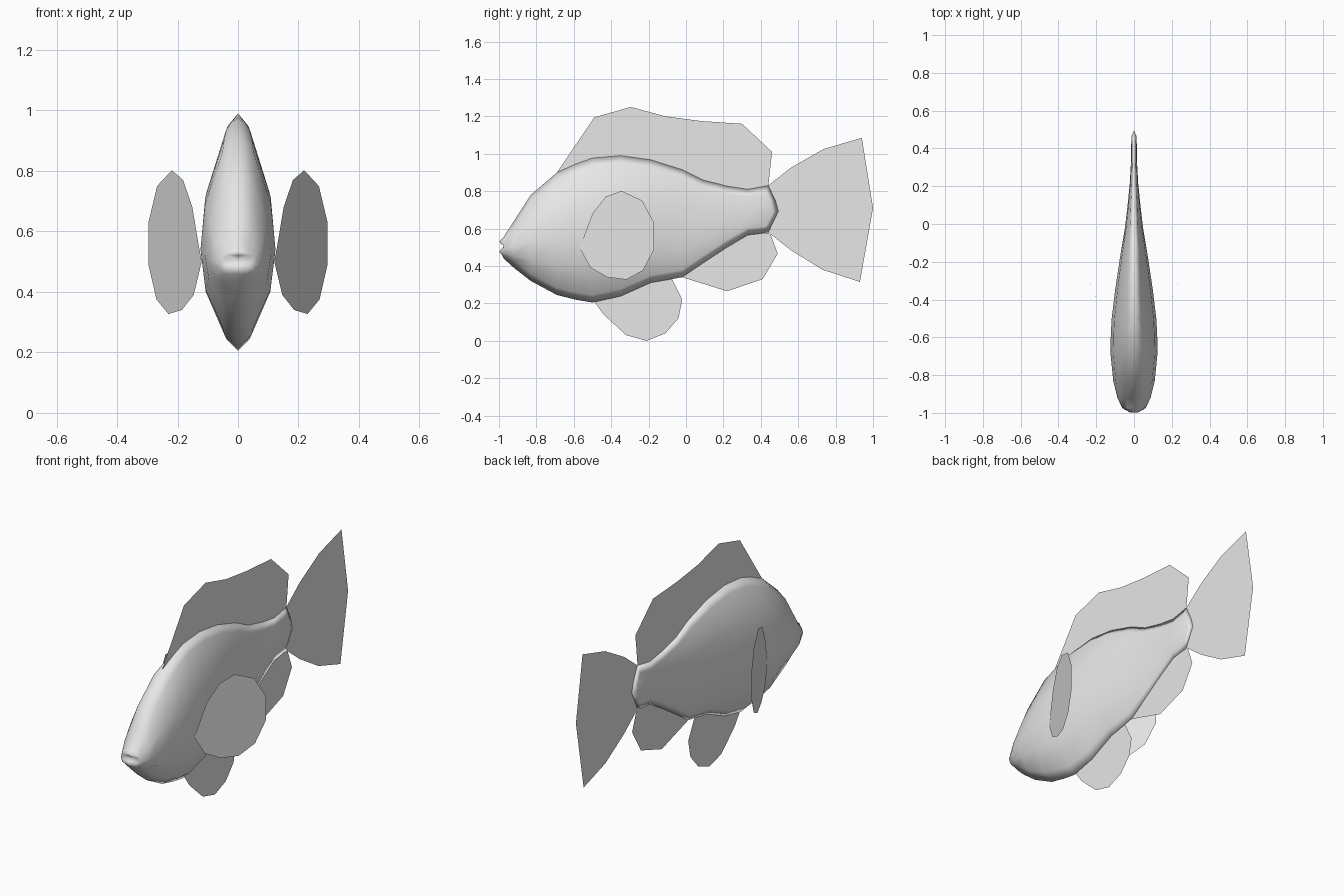
import bpy
import bmesh

cube = bpy.data.objects.get("Cube")
if cube:
    bpy.data.objects.remove(cube, do_unlink=True)

grey = bpy.data.materials.new("pale grey")
grey.use_nodes = True
COLOUR = (0.8, 0.8, 0.8, 1)
grey.diffuse_color = COLOUR
grey.node_tree.nodes["Principled BSDF"].inputs["Base Color"].default_value = COLOUR


def finish(name, bm, smooth=False):
    mesh = bpy.data.meshes.new(name)
    bm.to_mesh(mesh)
    bm.free()
    mesh.materials.append(grey)
    for face in mesh.polygons:
        face.use_smooth = smooth
    obj = bpy.data.objects.new(name, mesh)
    bpy.context.collection.objects.link(obj)
    return obj


# Body sections from snout to tail root: y, belly z, back z, half width
sections = [
    (-0.975, 0.44, 0.555, 0.062), (-0.92, 0.39, 0.64, 0.088),
    (-0.83, 0.32, 0.78, 0.110), (-0.69, 0.245, 0.90, 0.124),
    (-0.59, 0.22, 0.945, 0.123), (-0.5, 0.205, 0.977, 0.118),
    (-0.35, 0.238, 0.99, 0.100), (-0.19, 0.31, 0.968, 0.076),
    (-0.02, 0.34, 0.915, 0.048), (0.09, 0.415, 0.86, 0.035),
    (0.22, 0.50, 0.827, 0.022), (0.33, 0.565, 0.81, 0.016),
]


def half_section(y, low, high, width):
    """Points (x, y, z) up one side, with a narrow rim at belly and back."""
    height = high - low
    rim = min(0.04, 0.16 * height)
    share = 0.33 + 0.45 * max(0, -0.5 - y) + 0.35 * max(0, y + 0.35)
    return [(0, y, low), (share * width, y, low + rim),
            (0.87 * width, y, low + 0.25 * height),
            (width, y, low + 0.45 * height),
            (0.88 * width, y, low + 0.68 * height),
            (share * width, y, high - rim), (0, y, high)]


def pointed(points, reach):
    """Push the middle of a section back into a V."""
    low, high = points[0][2], points[-1][2]
    return [(x, y + reach * (1 - abs(2 * (z - low) / (high - low) - 1)), z)
            for x, y, z in points]


# Lips, with a recessed mouth line between them
lips = [(0, -0.985, 0.46), (0.022, -0.998, 0.475), (0.035, -0.99, 0.49),
        (0.05, -0.972, 0.505), (0.035, -0.99, 0.52),
        (0.022, -0.998, 0.53), (0, -0.985, 0.545)]
halves = [lips] + [half_section(*s) for s in sections]
halves.append(pointed(half_section(0.41, 0.575, 0.825, 0.014), 0.06))
halves.append(pointed(half_section(0.44, 0.58, 0.83, 0), 0.06))

bm = bmesh.new()
for side in (1, -1):
    rows = [[bm.verts.new((side * x, y, z)) for x, y, z in h] for h in halves]
    # Middle line of the mouth closes the snout
    middle = [bm.verts.new((0, y, z)) for x, y, z in lips]
    rows.insert(0, middle)
    for a, b in zip(rows, rows[1:]):
        for i in range(len(a) - 1):
            bm.faces.new((a[i], b[i], b[i + 1], a[i + 1]))
bmesh.ops.remove_doubles(bm, verts=bm.verts, dist=0.0005)
bmesh.ops.recalc_face_normals(bm, faces=bm.faces)
finish("body", bm, smooth=True)


# Fins are single flat sheets; x comes from a rule
def fin(name, outline, x_of=lambda y: 0.0):
    bm = bmesh.new()
    bm.faces.new([bm.verts.new((x_of(y), y, z)) for y, z in outline])
    bmesh.ops.triangulate(bm, faces=bm.faces)
    finish(name, bm)


fin("dorsal_fin", [(-0.69, 0.90), (-0.49, 1.195), (-0.295, 1.25), (-0.11, 1.2),
                   (0.08, 1.175), (0.3, 1.16), (0.46, 1.01), (0.44, 0.83),
                   (0.3, 0.8), (0, 0.88), (-0.35, 0.95)])
fin("tail_fin", [(0.44, 0.83), (0.56, 0.925), (0.735, 1.025), (0.94, 1.085),
                 (1, 0.71), (0.93, 0.315), (0.73, 0.38), (0.56, 0.485),
                 (0.44, 0.58), (0.5, 0.71)])
fin("anal_fin", [(-0.02, 0.34), (0.22, 0.265), (0.41, 0.33), (0.49, 0.465),
                 (0.45, 0.575), (0.34, 0.58), (0.22, 0.51)])
fin("pelvic_fin", [(-0.49, 0.21), (-0.44, 0.14), (-0.32, 0.03), (-0.21, 0),
                   (-0.11, 0.04), (-0.04, 0.12), (-0.02, 0.22), (-0.08, 0.34),
                   (-0.3, 0.28)])

# Pectoral fins flare outward toward the back
pectoral = [(-0.57, 0.5), (-0.51, 0.39), (-0.42, 0.34), (-0.32, 0.327),
            (-0.23, 0.375), (-0.17, 0.49), (-0.17, 0.63), (-0.235, 0.75),
            (-0.345, 0.802), (-0.43, 0.77), (-0.5, 0.68), (-0.545, 0.56)]
for label, side in (("left", 1), ("right", -1)):
    fin(label + "_pectoral_fin", pectoral,
        lambda y, s=side: s * (0.12 + 0.44 * (y + 0.57)))
